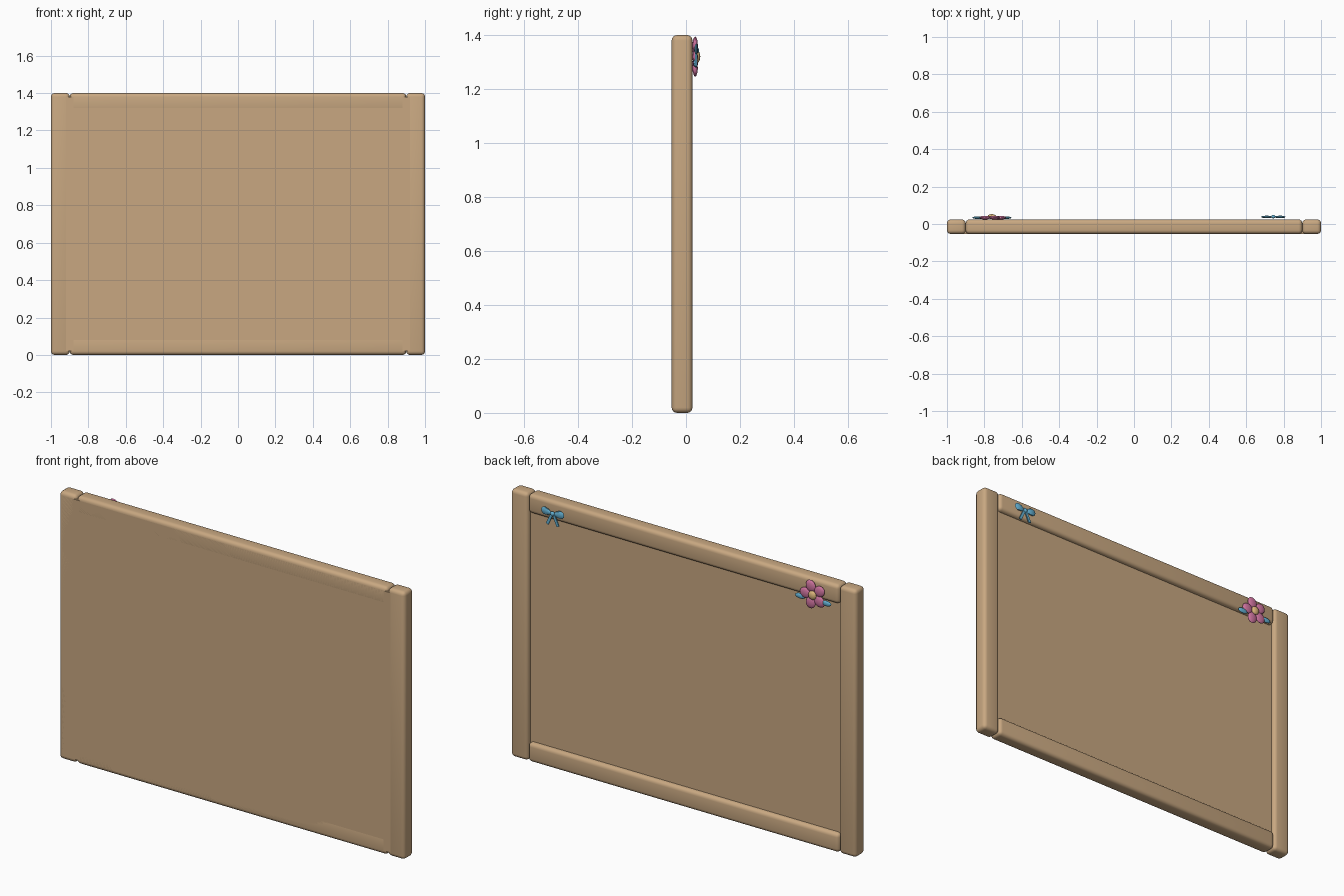
import bpy, bmesh, math
from mathutils import Matrix, Vector

if "Cube" in bpy.data.objects:
    bpy.data.objects.remove(bpy.data.objects["Cube"])


def material(name, rgb):
    m = bpy.data.materials.new(name)
    m.diffuse_color = (*rgb, 1)
    m.use_nodes = True
    m.node_tree.nodes["Principled BSDF"].inputs["Base Color"].default_value = m.diffuse_color
    return m


WOOD = material("tan wood", (0.58, 0.39, 0.22))
PINK = material("pink", (0.64, 0.18, 0.36))
BLUE = material("sky blue", (0.13, 0.45, 0.67))
GOLD = material("pale gold", (0.72, 0.47, 0.20))


def finish(name, bm, mat, smooth=35):
    me = bpy.data.meshes.new(name)
    bmesh.ops.recalc_face_normals(bm, faces=bm.faces)
    bm.to_mesh(me)
    bm.free()
    me.materials.append(mat)
    ob = bpy.data.objects.new(name, me)
    bpy.context.collection.objects.link(ob)
    bpy.context.view_layer.objects.active = ob
    bpy.ops.object.select_all(action='DESELECT')
    ob.select_set(True)
    bpy.ops.object.shade_smooth_by_angle(angle=math.radians(smooth))
    return ob


def box(name, lo, hi, mat, bevel=0):
    bm = bmesh.new()
    lo, hi = Vector(lo), Vector(hi)
    bmesh.ops.create_cube(bm, size=1, matrix=Matrix.Translation((lo + hi) / 2)
                          @ Matrix.Diagonal((*(hi - lo), 1)))
    if bevel:
        bmesh.ops.bevel(bm, geom=bm.edges[:], offset=bevel, segments=4,
                        profile=0.5, affect='EDGES')
    return finish(name, bm, mat)


def blob(name, centre, radii, mat, turn=0, taper=0, seg=12, rings=8, smooth=50):
    # flattened ellipsoid, widened along its local x by taper, turned about y
    bm = bmesh.new()
    bmesh.ops.create_uvsphere(bm, u_segments=seg, v_segments=rings, radius=1)
    for v in bm.verts:
        v.co.z *= 1 + taper * v.co.x
    bm.transform(Matrix.Translation(centre) @ Matrix.Rotation(-turn, 4, 'Y')
                 @ Matrix.Diagonal((*radii, 1)))
    return finish(name, bm, mat, smooth)


FRONT, BACK, R = -0.053, 0.024, 0.02

# frame: two posts, two rails, rounded edges
for side, s in (("left", -1), ("right", 1)):
    x0, x1 = sorted((s * 0.9, s))
    box(side + "_post", (x0, FRONT, 0), (x1, BACK, 1.4), WOOD, R)
for part, z in (("bottom", 0), ("top", 1.3)):
    box(part + "_rail", (-0.9, FRONT, z), (0.9, BACK, z + 0.1), WOOD, R)

# panel, flush with the front of the frame and recessed at the back
box("panel", (-1 + R, FRONT, R), (1 - R, 0.0, 1.4 - R), WOOD)

# flower: five petals, centre and two leaves
fx, fz = -0.76, 1.32
for i in range(5):
    a = i * math.tau / 5
    blob(f"petal_{i + 1}", (fx + 0.045 * math.cos(a), 0.034, fz + 0.045 * math.sin(a)),
         (0.032, 0.010, 0.028), PINK, a)
blob("flower_centre", (fx, 0.041, fz), (0.023, 0.012, 0.023), GOLD)
for side, s in (("left", -1), ("right", 1)):
    blob(side + "_leaf", (fx + s * 0.075, 0.034, fz - 0.025),
         (0.030, 0.007, 0.014), BLUE)

# bow: two flaring loops, a knot and two tails
bx, bz = 0.745, 1.343
for side, s in (("left", -1), ("right", 1)):
    blob(side + "_bow_loop", (bx + s * 0.036, 0.038, bz + 0.004), (0.031, 0.007, 0.019),
         BLUE, math.radians(8) * s, 0.35 * s, 8, 6, 30)
    bm = bmesh.new()
    bmesh.ops.create_cube(bm, size=1, matrix=Matrix.Translation((bx + s * 0.018, 0.037, bz - 0.032))
                          @ Matrix.Rotation(-s * math.radians(25), 4, 'Y')
                          @ Matrix.Diagonal((0.014, 0.006, 0.062, 1)))
    finish(side + "_bow_tail", bm, BLUE)
blob("bow_knot", (bx, 0.039, bz), (0.012, 0.009, 0.012), BLUE)
